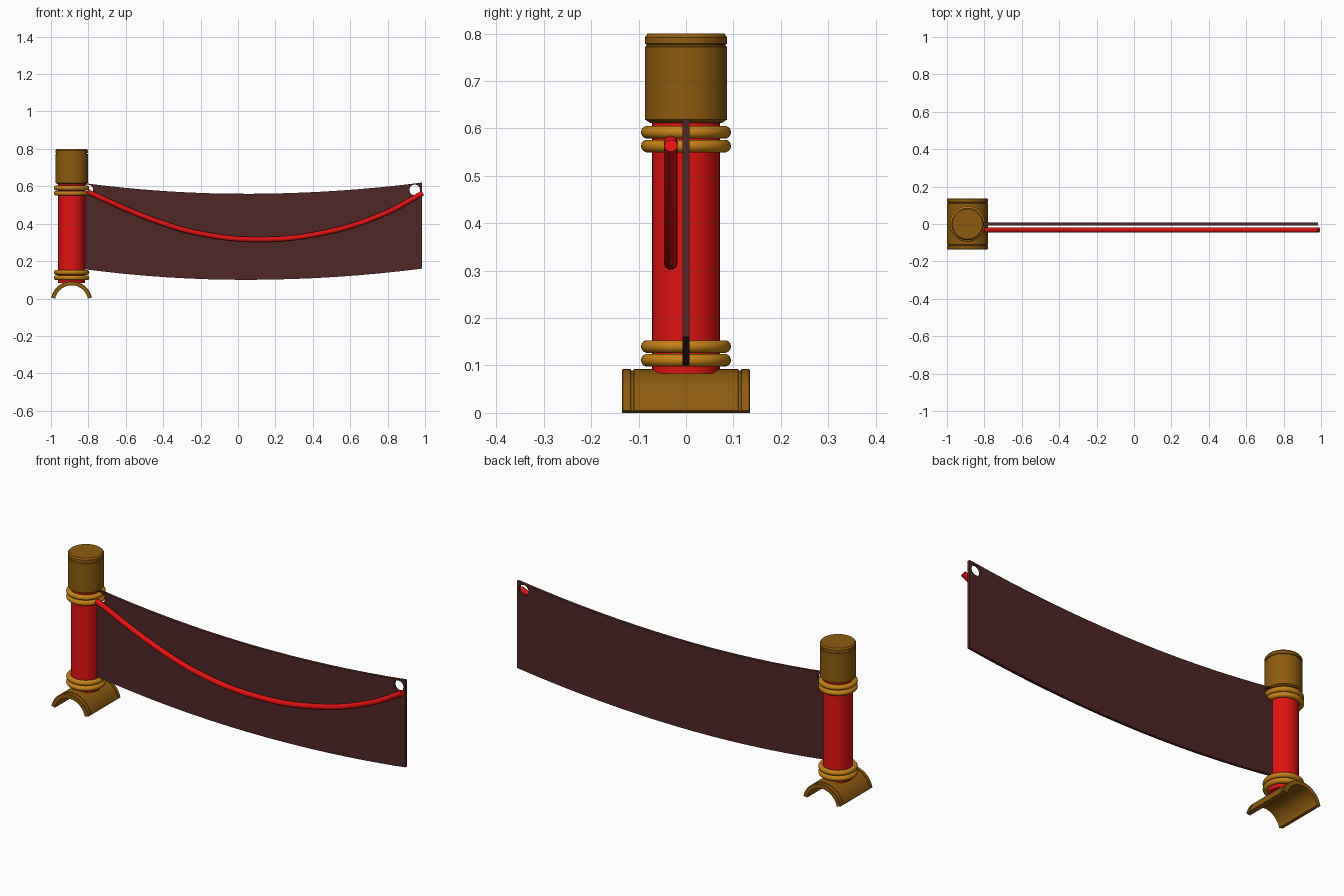
import bpy, bmesh, math
from mathutils import Vector

if "Cube" in bpy.data.objects:
    bpy.data.objects.remove(bpy.data.objects["Cube"])

POST_X = -0.89


def material(name, rgb):
    m = bpy.data.materials.new(name)
    m.diffuse_color = (*rgb, 1)
    m.use_nodes = True
    m.node_tree.nodes["Principled BSDF"].inputs["Base Color"].default_value = m.diffuse_color
    return m


RED = material("red paint", (0.75, 0.006, 0.006))
BRONZE = material("bronze", (0.27, 0.105, 0.005))
GOLD = material("gold", (0.55, 0.22, 0.008))
CLOTH = material("dark cloth", (0.08, 0.02, 0.02))


def finish(obj, mat, angle=35):
    obj.data.materials.clear()
    obj.data.materials.append(mat)
    bpy.ops.object.select_all(action='DESELECT')
    bpy.context.view_layer.objects.active = obj
    obj.select_set(True)
    bpy.ops.object.shade_smooth_by_angle(angle=math.radians(angle))
    return obj


def from_bmesh(name, bm, mat):
    bmesh.ops.recalc_face_normals(bm, faces=bm.faces)
    mesh = bpy.data.meshes.new(name)
    bm.to_mesh(mesh)
    bm.free()
    obj = bpy.data.objects.new(name, mesh)
    bpy.context.collection.objects.link(obj)
    return finish(obj, mat)


def lathe(name, profile, mat, n=40):
    """Solid of revolution about the post axis from (radius, z) points."""
    bm = bmesh.new()
    rings = [[bm.verts.new((POST_X + r * math.cos(2 * math.pi * i / n),
                            r * math.sin(2 * math.pi * i / n), z))
              for i in range(n)] for r, z in profile]
    for a, b in zip(rings, rings[1:]):
        for i in range(n):
            j = (i + 1) % n
            bm.faces.new((a[i], a[j], b[j], b[i]))
    bm.faces.new(rings[0])
    bm.faces.new(rings[-1])
    return from_bmesh(name, bm, mat)


# Post and its cap with a groove near the top
lathe("post", [(0.0715, 0.083), (0.0715, 0.63)], RED)
lathe("post_cap", [(0.076, 0.612), (0.087, 0.619), (0.087, 0.772), (0.083, 0.774),
                   (0.083, 0.777), (0.087, 0.779), (0.087, 0.792), (0.081, 0.80)], BRONZE)

# Two pairs of rings around the post
for i, z in enumerate((0.111, 0.14, 0.563, 0.592)):
    bpy.ops.mesh.primitive_torus_add(location=(POST_X, 0, z), major_radius=0.0815,
                                     minor_radius=0.0135, major_segments=40, minor_segments=14)
    bpy.context.object.name = f"ring_{i + 1}"
    finish(bpy.context.object, GOLD, 60)

# Arched saddle base running along y, grooved near both ends
R, R_IN, DROP, STEPS = 0.111, 0.089, 0.0185, 24
half = [(R, 0.110), (R - 0.003, 0.111), (R - 0.003, 0.116), (R, 0.117),
        (R, 0.133), (R - 0.002, 0.135), (R_IN, 0.135)]
section = half + [(r, -y) for r, y in reversed(half)]
bm = bmesh.new()
loops = []
for s in range(STEPS + 1):
    a = math.radians(12 + 156 * s / STEPS)
    loops.append([bm.verts.new((POST_X + r * math.cos(a), y, r * math.sin(a) - DROP))
                  for r, y in section])
for a, b in zip(loops, loops[1:]):
    for i in range(len(section)):
        j = (i + 1) % len(section)
        bm.faces.new((a[i], a[j], b[j], b[i]))
bm.faces.new(loops[0])
bm.faces.new(loops[-1])
from_bmesh("saddle_base", bm, BRONZE)

# Sagging cloth banner
X0, X1, MID, T, COLS = -0.845, 0.985, 0.04, 0.0075, 16
bm = bmesh.new()
cols = []
for i in range(COLS + 1):
    x = X0 + (X1 - X0) * i / COLS
    t = (x - MID) / ((X1 - MID) if x > MID else (MID - X0))
    sag = 0.06 * (1 - t * t)
    cols.append([bm.verts.new((x, y, z - sag))
                 for y, z in ((-T, 0.16), (T, 0.16), (T, 0.62), (-T, 0.62))])
for a, b in zip(cols, cols[1:]):
    for i in range(4):
        j = (i + 1) % 4
        bm.faces.new((a[i], a[j], b[j], b[i]))
bm.faces.new(cols[0])
bm.faces.new(cols[-1])
banner = from_bmesh("banner", bm, CLOTH)

# Eyelet holes in the upper corners
cutters = []
for x in (-0.803, 0.945):
    bpy.ops.mesh.primitive_cylinder_add(vertices=12, radius=0.029, depth=0.1,
                                        location=(x, 0, 0.581), rotation=(math.pi / 2, 0, 0))
    cutter = bpy.context.object
    cutter.hide_render = True
    mod = banner.modifiers.new("eyelet", 'BOOLEAN')
    mod.operation = 'DIFFERENCE'
    mod.solver = 'EXACT'
    mod.object = cutter
    cutters.append(cutter)
bpy.ops.object.select_all(action='DESELECT')
banner.select_set(True)
bpy.context.view_layer.objects.active = banner
bpy.ops.object.convert(target='MESH')
for c in cutters:
    bpy.data.objects.remove(c)

# Rope hanging in front of the banner
path = [(-0.805, 0.571), (-0.47, 0.427), (-0.2, 0.347), (0.12, 0.316),
        (0.46, 0.352), (0.78, 0.453), (0.988, 0.564)]
curve = bpy.data.curves.new("rope", 'CURVE')
curve.dimensions = '3D'
curve.bevel_depth = 0.0145
curve.bevel_resolution = 3
curve.use_fill_caps = True
spline = curve.splines.new('BEZIER')
spline.resolution_u = 6
spline.bezier_points.add(len(path) - 1)
for p, (x, z) in zip(spline.bezier_points, path):
    p.co = Vector((x, -0.032, z))
    p.handle_left_type = p.handle_right_type = 'AUTO'
rope = bpy.data.objects.new("rope", curve)
bpy.context.collection.objects.link(rope)
bpy.ops.object.select_all(action='DESELECT')
rope.select_set(True)
bpy.context.view_layer.objects.active = rope
bpy.ops.object.convert(target='MESH')
finish(bpy.context.object, RED, 50)
